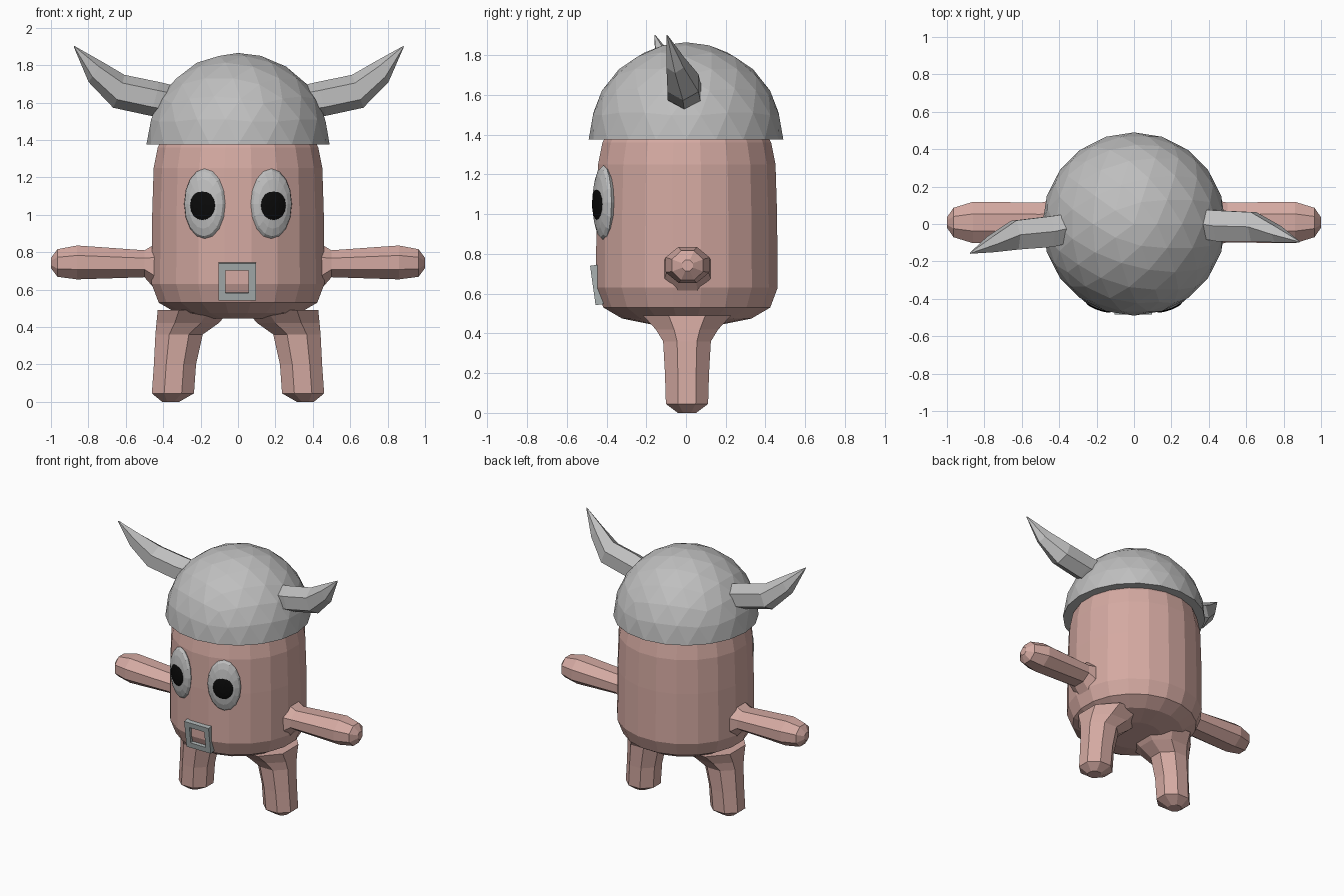
import bpy, bmesh, math
from mathutils import Vector, Matrix

if "Cube" in bpy.data.objects:
    bpy.data.objects.remove(bpy.data.objects["Cube"])


def material(name, rgb):
    m = bpy.data.materials.new(name)
    m.diffuse_color = (*rgb, 1)
    m.use_nodes = True
    m.node_tree.nodes["Principled BSDF"].inputs["Base Color"].default_value = m.diffuse_color
    return m


PINK = material("dusty pink", (0.66, 0.40, 0.36))
GREY = material("helmet grey", (0.52, 0.52, 0.52))
STEEL = material("mouth steel grey", (0.40, 0.44, 0.44))
BLACK = material("pupil black", (0.003, 0.003, 0.003))


def finish(name, bm, mat, matrix=Matrix()):
    bm.transform(matrix)
    bmesh.ops.recalc_face_normals(bm, faces=bm.faces)
    me = bpy.data.meshes.new(name)
    bm.to_mesh(me)
    bm.free()
    me.materials.append(mat)
    ob = bpy.data.objects.new(name, me)
    bpy.context.collection.objects.link(ob)
    return ob


def loft(name, rings, sides, mat, matrix=Matrix(), turn=0.5):
    """Skin through rings given as (centre, u half-axis, v half-axis)."""
    bm = bmesh.new()
    loops = []
    for c, u, v in rings:
        angles = [math.tau * (i + turn) / sides for i in range(sides)]
        loops.append([bm.verts.new(Vector(c) + Vector(u) * math.cos(a) + Vector(v) * math.sin(a))
                      for a in angles])
    for lo, hi in zip(loops, loops[1:]):
        for i in range(sides):
            j = (i + 1) % sides
            bm.faces.new((lo[i], lo[j], hi[j], hi[i]))
    bm.faces.new(loops[0])
    bm.faces.new(loops[-1])
    return finish(name, bm, mat, matrix)


def ellipsoid(name, mat, matrix, size):
    bm = bmesh.new()
    bmesh.ops.create_uvsphere(bm, u_segments=16, v_segments=8, radius=1)
    # poles point along the viewing axis
    bm.transform(Matrix.Rotation(math.pi / 2, 4, 'X'))
    bm.transform(Matrix.Diagonal((*size, 1)))
    return finish(name, bm, mat, matrix)


# Barrel body
profile = [(0.445, 0.18), (0.475, 0.33), (0.53, 0.425), (0.63, 0.463), (1.0, 0.46),
           (1.25, 0.452), (1.36, 0.43), (1.45, 0.38)]
loft("body", [((0, 0.004, z), (r * 1.01, 0, 0), (0, r, 0)) for z, r in profile], 20, PINK)

# Arms and legs, mirrored
arm = [(0.40, 0.72, 0.13, 0.15), (0.455, 0.725, 0.125, 0.12), (0.50, 0.738, 0.115, 0.078),
       (0.86, 0.745, 0.12, 0.098), (0.965, 0.742, 0.085, 0.08), (1.0, 0.742, 0.03, 0.03)]
leg = [(0.0, 0.36, 0.05, 0.05), (0.045, 0.348, 0.122, 0.115), (0.20, 0.337, 0.122, 0.12),
       (0.36, 0.315, 0.137, 0.13), (0.42, 0.27, 0.18, 0.17), (0.49, 0.235, 0.21, 0.24)]
horn = [((0.36, 0.0, 1.605), 0.09, (0.0, 0, 0.09)),
        ((0.45, -0.01, 1.62), 0.095, (-0.025, 0, 0.09)),
        ((0.64, -0.015, 1.66), 0.09, (-0.03, 0, 0.088)),
        ((0.77, -0.055, 1.765), 0.05, (-0.035, 0, 0.055)),
        ((0.885, -0.095, 1.90), 0.003, (-0.002, 0, 0.002))]
for side, label in ((1, "right"), (-1, "left")):
    flip = Matrix.Diagonal((side, 1, 1, 1))
    loft(label + "_arm", [((x, 0.008, z), (0, a, 0), (0, 0, b)) for x, z, a, b in arm],
         8, PINK, flip)
    loft(label + "_leg", [((x, 0.005, z), (a, 0, 0), (0, b, 0)) for z, x, a, b in leg],
         8, PINK, flip)
    # Horn: the left one is swept a little further forward
    sweep = Matrix.Rotation(math.radians(4 if side < 0 else 0), 4, 'Z')
    loft(label + "_horn", [(c, (0, w, 0), v) for c, w, v in horn], 6, GREY, sweep @ flip)

    # Bulging oval eye with a thin pupil on its front
    pose = Matrix.Translation((0.178 * side, -0.415, 1.058)) @ Matrix.Rotation(
        math.radians(20 * side), 4, 'Z')
    ellipsoid(label + "_eye", GREY, pose, (0.117, 0.042, 0.188))
    ellipsoid(label + "_pupil", BLACK, pose @ Matrix.Translation((0, -0.031, -0.007)),
              (0.072, 0.017, 0.085))

# Helmet: faceted dome, flat underneath
bm = bmesh.new()
bmesh.ops.create_icosphere(bm, subdivisions=3, radius=0.49)
bmesh.ops.bisect_plane(bm, geom=bm.verts[:] + bm.edges[:] + bm.faces[:], dist=1e-4,
                       plane_co=(0, 0, 0), plane_no=(0, 0, 1), clear_inner=True)
bmesh.ops.holes_fill(bm, edges=[e for e in bm.edges if e.is_boundary])
finish("helmet", bm, GREY, Matrix.Translation((0, 0, 1.375)))

# Square mouth frame, leaning out at the top
bm = bmesh.new()
outer, inner = 0.1, 0.061
corners = [(-1, -1), (1, -1), (1, 1), (-1, 1)]
grid = [[bm.verts.new((x * h, y, z * h)) for x, z in corners]
        for h, y in ((outer, -0.014), (inner, -0.014), (inner, 0.03), (outer, 0.03))]
for k in range(4):
    a, b = grid[k], grid[(k + 1) % 4]
    for i in range(4):
        j = (i + 1) % 4
        bm.faces.new((a[i], a[j], b[j], b[i]))
finish("mouth_frame", bm, STEEL, Matrix.Translation((-0.005, -0.455, 0.643))
       @ Matrix.Rotation(math.radians(8), 4, 'X'))
